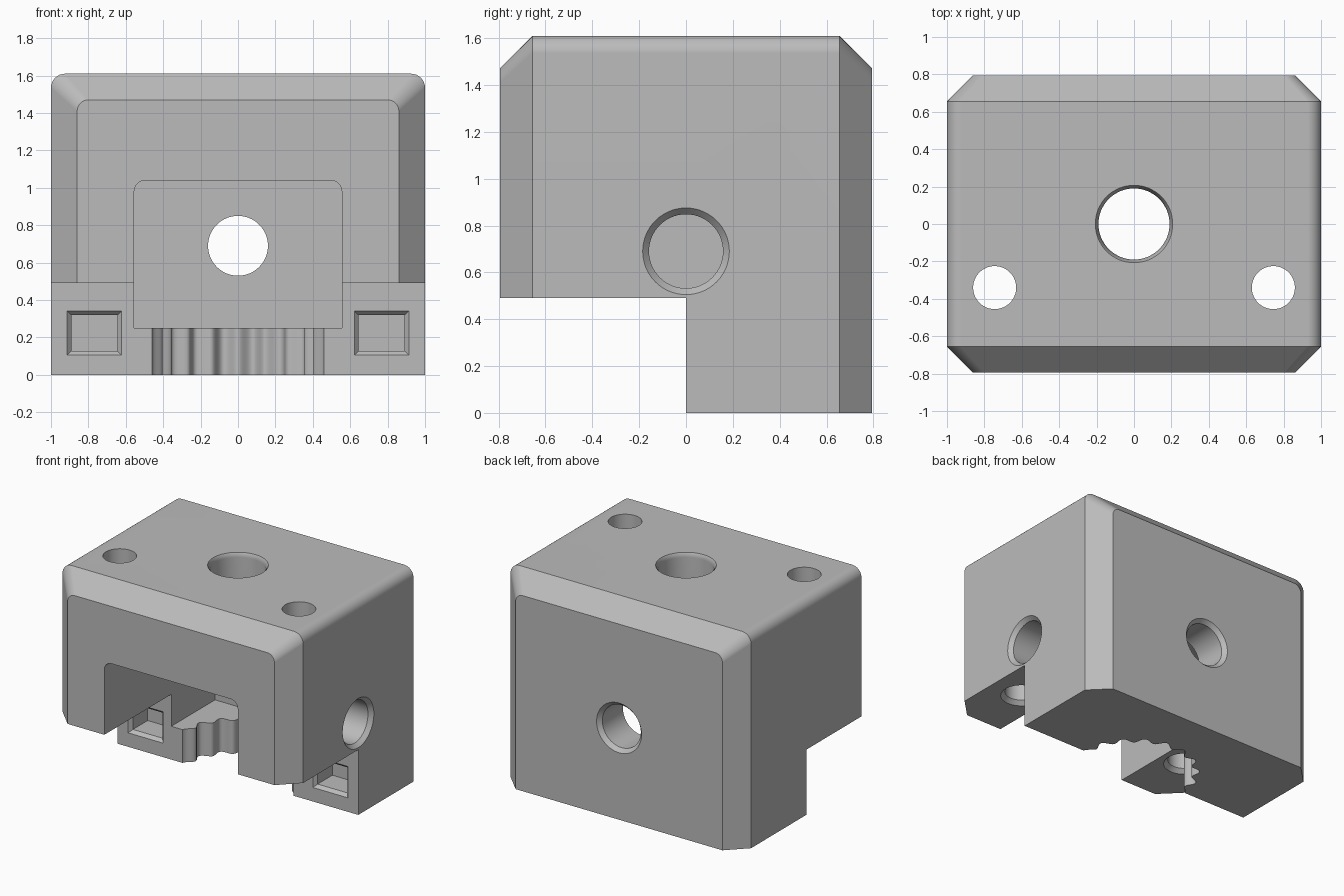
import bpy
import bmesh
from math import cos, sin, pi, radians
from mathutils import Vector

old = bpy.data.objects.get("Cube")
if old:
    bpy.data.objects.remove(old, do_unlink=True)

grey = bpy.data.materials.new("plain grey")
grey.use_nodes = True
COLOUR = (0.5, 0.5, 0.5, 1)
grey.diffuse_color = COLOUR
grey.node_tree.nodes["Principled BSDF"].inputs["Base Color"].default_value = COLOUR


def loft(name, rings):
    """Closed solid skinned through rings of equal point count."""
    bm = bmesh.new()
    loops = [[bm.verts.new(p) for p in ring] for ring in rings]
    for a, b in zip(loops, loops[1:]):
        for i in range(len(a)):
            j = (i + 1) % len(a)
            bm.faces.new((a[i], a[j], b[j], b[i]))
    bm.faces.new(loops[0])
    bm.faces.new(loops[-1])
    bmesh.ops.recalc_face_normals(bm, faces=bm.faces)
    mesh = bpy.data.meshes.new(name)
    bm.to_mesh(mesh)
    bm.free()
    mesh.materials.append(grey)
    obj = bpy.data.objects.new(name, mesh)
    bpy.context.collection.objects.link(obj)
    return obj


def arch(half, low, high, radius, y, steps=8):
    """Rectangle in xz at depth y with rounded top corners."""
    pts = [(-half, y, low), (half, y, low)]
    for side, start in ((1, 0), (-1, pi / 2)):
        for i in range(steps + 1):
            a = start + i * pi / 2 / steps
            pts.append((side * (half - radius) + radius * cos(a), y,
                        high - radius + radius * sin(a)))
    return pts


def circle(centre, axis, radius, count=64):
    """Circle of points around an axis."""
    axis = Vector(axis)
    u = axis.orthogonal().normalized()
    v = axis.cross(u)
    return [Vector(centre) + radius * (u * cos(t) + v * sin(t))
            for t in (2 * pi * i / count for i in range(count))]


def hole(name, mouth, axis, radius, depth, rim, chamfer):
    """Cutter for a round hole with a chamfered mouth; axis points outward."""
    m, a = Vector(mouth), Vector(axis)
    return loft(name, [circle(m + a * d, a, r) for d, r in
                       ((-depth, radius), (-chamfer, radius), (0, rim), (0.1, rim))])


def box(name, x, y, z):
    return loft(name, [[(x[0], d, z[0]), (x[1], d, z[0]),
                        (x[1], d, z[1]), (x[0], d, z[1])] for d in y])


# Main block: rounded top sides, chamfered front and back
H, D, C = 1.61, 0.795, 0.14
body = loft("mount_block", [
    arch(1 - C, 0, H - C, 0.06, -D), arch(1, 0, H, 0.075, -D + C),
    arch(1, 0, H, 0.075, D - C), arch(1 - C, 0, H - C, 0.06, D)])

# Step under the front half, and the front cavity
cutters = [
    box("step_cutter", (-2, 2), (-2, 0), (-1, 0.49)),
    loft("cavity_cutter", [arch(0.555, 0.25, 1.04, 0.06, y) for y in (-1, 0.52)]),
]

# Fluted round pocket in the underside
flutes = []
for z in (-0.1, 0.3):
    ring = []
    for i in range(216):
        t = 2 * pi * i / 216
        r = 0.435 + 0.025 * cos(18 * t)
        ring.append((r * cos(t), r * sin(t), z))
    flutes.append(ring)
cutters.append(loft("fluted_pocket_cutter", flutes))

# Large holes: top, left side and back
cutters += [
    hole("top_hole_cutter", (0, 0, H), (0, 0, 1), 0.19, 0.8, 0.207, 0.03),
    hole("side_hole_cutter", (1, 0, 0.69), (1, 0, 0), 0.158, 0.7, 0.185, 0.03),
    hole("back_hole_cutter", (0, D, 0.69), (0, 1, 0), 0.16, 0.5, 0.187, 0.03),
]

# Mirrored screw holes and square pockets
for side in (-1, 1):
    cutters.append(hole("screw_hole_cutter", (side * 0.745, -0.34, 0.49),
                        (0, 0, -1), 0.115, 1.3, 0.145, 0.03))
    rings = []
    for y, inset in ((-0.1, 0), (0, 0), (0.025, 0.022), (0.2, 0.022)):
        w, h = 0.145 - inset, 0.118 - inset
        rings.append([(side * 0.768 + sx * w, y, 0.223 + sz * h)
                      for sx, sz in ((-1, -1), (1, -1), (1, 1), (-1, 1))])
    cutters.append(loft("square_pocket_cutter", rings))

# Cut everything and bake the result
for c in cutters:
    c.hide_render = True
    mod = body.modifiers.new(c.name, 'BOOLEAN')
    mod.operation = 'DIFFERENCE'
    mod.solver = 'EXACT'
    mod.object = c
bpy.context.view_layer.update()
graph = bpy.context.evaluated_depsgraph_get()
baked = bpy.data.meshes.new_from_object(body.evaluated_get(graph))
body.modifiers.clear()
body.data = baked
for c in cutters:
    bpy.data.objects.remove(c, do_unlink=True)

# Smooth curves, crisp edges
bpy.ops.object.select_all(action='DESELECT')
body.select_set(True)
bpy.context.view_layer.objects.active = body
bpy.ops.object.shade_smooth_by_angle(angle=radians(30))
weighted = body.modifiers.new("weighted_normals", 'WEIGHTED_NORMAL')
weighted.keep_sharp = True
